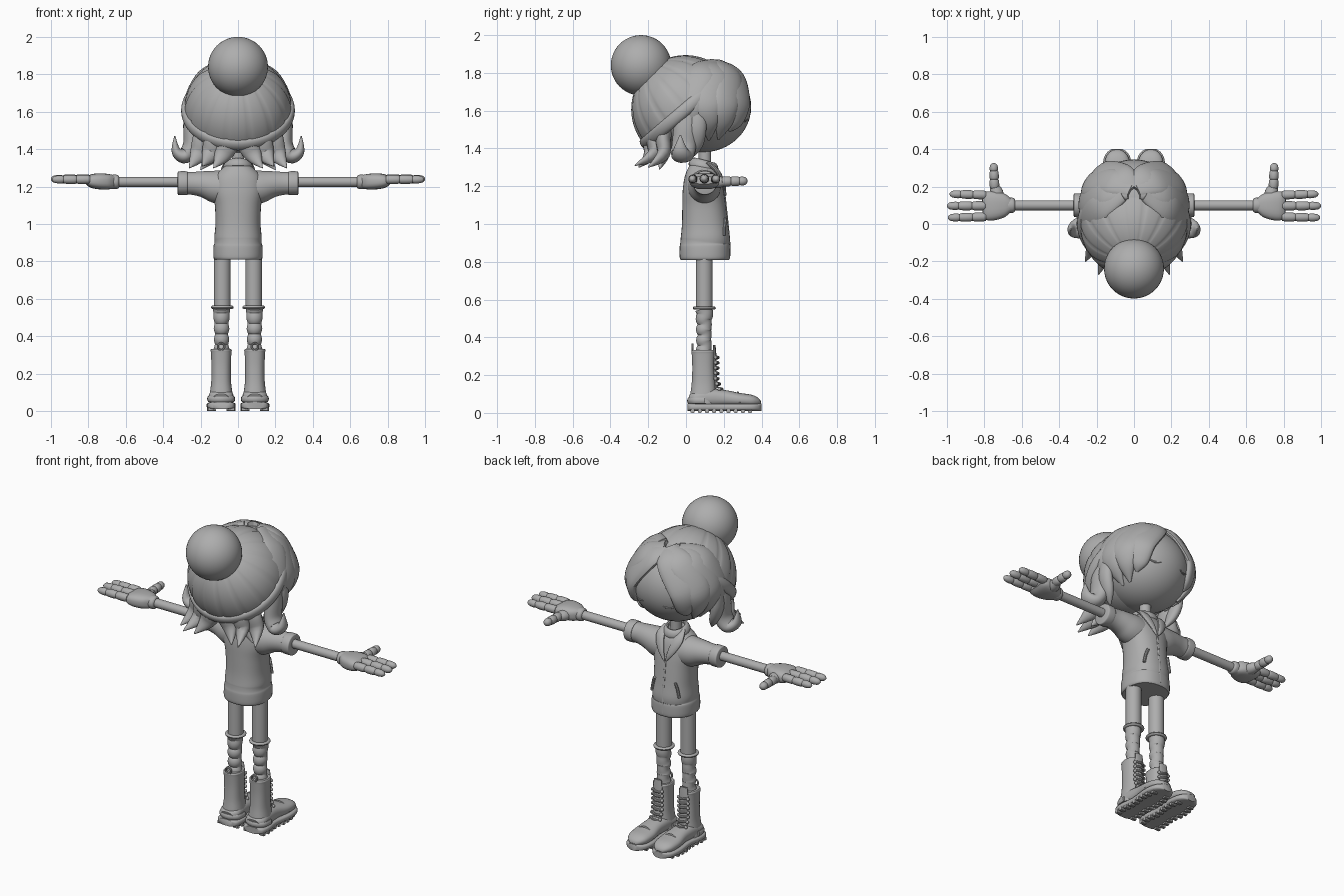
import bpy, bmesh, math
from mathutils import Vector, Matrix

if "Cube" in bpy.data.objects:
    bpy.data.objects.remove(bpy.data.objects["Cube"])

GREY = bpy.data.materials.new("plain_grey")
GREY.diffuse_color = (0.42, 0.42, 0.42, 1)
GREY.use_nodes = True
GREY.node_tree.nodes["Principled BSDF"].inputs["Base Color"].default_value = GREY.diffuse_color


def finish(name, bm, mirror=False, angle=40):
    bmesh.ops.recalc_face_normals(bm, faces=bm.faces)
    me = bpy.data.meshes.new(name)
    bm.to_mesh(me)
    bm.free()
    me.materials.append(GREY)
    for f in me.polygons:
        f.use_smooth = True
    me.set_sharp_from_angle(angle=math.radians(angle))
    ob = bpy.data.objects.new(name, me)
    bpy.context.collection.objects.link(ob)
    if mirror:
        ob.modifiers.new("Mirror", 'MIRROR').use_mirror_merge = False
    return ob


def tube(name, pts, rad, out=(0, 1, 0), n=16, p=2, sub=4, closed=False, mirror=False):
    """Loft along a smooth path; rad = (width, depth), depth points along out."""
    if isinstance(rad, tuple):
        rad = [rad] * len(pts)
    k = [Vector((*c, *r)) for c, r in zip(pts, rad)]
    m = len(k)
    get = (lambda i: k[i % m]) if closed else (lambda i: k[min(max(i, 0), m - 1)])
    path = []
    for i in range(m if closed else m - 1):
        a, b, c, d = get(i - 1), get(i), get(i + 1), get(i + 2)
        for j in range(sub):
            t = j / sub
            path.append(b + (c - a) * (t / 2) + (2 * a - 5 * b + 4 * c - d) * (t * t / 2)
                        + (3 * b - a - 3 * c + d) * (t ** 3 / 2))
    if not closed:
        path.append(k[-1])
    bm, rings, q = bmesh.new(), [], len(path)
    for i, v in enumerate(path):
        nxt, prv = ((path[(i + 1) % q], path[i - 1]) if closed
                    else (path[min(i + 1, q - 1)], path[max(i - 1, 0)]))
        t = Vector((nxt - prv)[:3]).normalized()
        c = Vector(v[:3])
        o = Vector(out(c) if callable(out) else out)
        o = (o - t * o.dot(t)).normalized()
        s = t.cross(o)
        ring = []
        for j in range(n):
            a = 2 * math.pi * (j + .5) / n
            ca, sa = (math.copysign(abs(f) ** (2 / p), f) for f in (math.cos(a), math.sin(a)))
            ring.append(bm.verts.new(c + s * ca * max(v[3], .001) + o * sa * max(v[4], .001)))
        rings.append(ring)
    for i in range(q if closed else q - 1):
        r0, r1 = rings[i], rings[(i + 1) % q]
        for j in range(n):
            bm.faces.new((r0[j], r0[(j + 1) % n], r1[(j + 1) % n], r1[j]))
    if not closed:
        bm.faces.new(rings[0])
        bm.faces.new(rings[-1])
    return finish(name, bm, mirror)


def ball(name, c, r, mirror=False, seg=24):
    bm = bmesh.new()
    bmesh.ops.create_uvsphere(bm, u_segments=seg, v_segments=seg // 2, radius=1,
                              matrix=Matrix.LocRotScale(Vector(c), None, Vector(r)))
    return finish(name, bm, mirror)


def circle(c, u, v, r, n=16):
    return [Vector(c) + Vector(u) * r * math.cos(2 * math.pi * i / n)
            + Vector(v) * r * math.sin(2 * math.pi * i / n) for i in range(n)]


X, Y, Z = Vector((1, 0, 0)), Vector((0, 1, 0)), Vector((0, 0, 1))

# Head, neck and eye slits
HC, HR = Vector((0, .09, 1.62)), Vector((.262, .255, .24))
ball("head", HC, HR, seg=48)
ball("back_hair_base", (0, 0, 1.59), (.255, .25, .2), seg=40)
tube("neck", [(0, .1, 1.25), (0, .1, 1.34), (0, .1, 1.42)], (.034, .034))


def on_head(az, el, k=1.0):
    a, e = math.radians(az), math.radians(el)
    d = Vector((math.sin(a) * math.cos(e), math.cos(a) * math.cos(e), math.sin(e)))
    return HC + d * HR * k


from_head = lambda c: c - HC
tube("closed_eye", [on_head(a, e, 1.0) for a, e in ((16, -16), (24, -18), (32, -15))],
     [(.003, .003), (.006, .005), (.003, .003)], from_head, 8, mirror=True)

# Swept fringe: strands lying over the head, parted near the middle
for i, (a0, a1, a2, a3, low) in enumerate(((4, 24, 42, 50, -32), (8, 42, 62, 64, -44),
                                           (18, 66, 84, 80, -46), (40, 92, 106, 104, -42))):
    angles = ((a0, 68), (a1, 46), (a2, 8), ((a2 + a3) / 2, -18), (a3, low))
    tube("fringe_strand_%d" % (i + 1), [on_head(a, e, 1.01 + .012 * (i % 2)) for a, e in angles],
         [(.05, .02), (.082, .03), (.08, .03), (.055, .026), (.006, .006)],
         from_head, 20, sub=6, mirror=True)

# Side locks that flip outwards
tube("side_lock", [(.235, .01, 1.64), (.25, 0, 1.52), (.25, -.01, 1.42), (.285, -.02, 1.365),
                   (.33, -.03, 1.39), (.338, -.03, 1.47)],
     [(.04, .06), (.042, .065), (.045, .065), (.042, .06), (.026, .04), (.003, .004)],
     Y, 20, sub=6, mirror=True)
tube("front_side_lock", [(.24, .07, 1.66), (.262, .06, 1.52), (.235, .05, 1.42), (.2, .03, 1.35)],
     [(.03, .04), (.032, .05), (.028, .04), (.003, .003)], Y, 16, mirror=True)

# Pointed back locks below the hat
for i, (x, y, tx, ty, tz) in enumerate(((.05, -.19, .13, -.25, 1.3), (.12, -.17, .19, -.27, 1.31),
                                        (.18, -.12, .26, -.2, 1.3), (.1, -.12, .2, -.14, 1.29))):
    tube("back_lock_%d" % (i + 1), [(x * .9, y + .02, 1.54), (x, y, 1.45),
                                    (x * .6 + tx * .4, y, 1.37), (tx, ty, tz)],
         [(.06, .04), (.065, .04), (.048, .034), (.003, .003)], -Y, 16, mirror=True)

# Knitted hat: ribbed dome tilted backwards, rolled rim and bobble
N, D = Vector((0, -.65, .76)).normalized(), Vector((0, .76, .65)).normalized()
HAT = Vector((0, -.003, 1.607))
bm = bmesh.new()
bmesh.ops.create_uvsphere(bm, u_segments=112, v_segments=36, radius=1)
bmesh.ops.delete(bm, geom=[v for v in bm.verts if v.co.z < -.05], context='VERTS')
for v in bm.verts:
    rib = (1 - abs(math.sin(7 * math.atan2(v.co.y, v.co.x)))) ** 4 * math.hypot(v.co.x, v.co.y)
    v.co *= .287 * (1 - .022 * rib)
bm.transform(Matrix.Translation(HAT) @ N.to_track_quat('Z', 'Y').to_matrix().to_4x4())
finish("hat_dome", bm)
tube("hat_rim", circle(HAT, X, D, .283, 40), (.034, .021), lambda c: c - HAT, 16, sub=2, closed=True)
ball("hat_bobble", (0, -.238, 1.84), (.16, .16, .16), seg=48)

# Jacket with rounded hem and short sleeves
body = [(.81, .1, .125, .128), (.825, .1, .132, .134), (.88, .1, .131, .134), (.9, .1, .126, .13),
        (.93, .102, .127, .13), (1.0, .1, .121, .122), (1.1, .095, .124, .115),
        (1.18, .09, .138, .108), (1.25, .088, .128, .095), (1.295, .09, .085, .075),
        (1.32, .095, .05, .055)]
tube("jacket_body", [(0, y, z) for z, y, _, _ in body], [(a, b) for _, _, a, b in body], Y, 40, 2.3)
tube("sleeve", [(.05, .095, 1.19), (.12, .098, 1.2), (.18, .1, 1.212), (.24, .1, 1.217), (.3, .1, 1.218)],
     [(.09, .095), (.085, .088), (.072, .072), (.06, .062), (.058, .06)], Z, 24, mirror=True)
tube("sleeve_cuff", [(.27, .1, 1.218), (.275, .1, 1.218), (.315, .1, 1.218), (.322, .1, 1.218)],
     [(.058, .058), (.064, .064), (.064, .064), (.058, .058)], Z, 24, mirror=True)
# Collar, lapels, front seam and pockets
tube("collar", circle((0, .095, 1.315), X, Vector((0, 1, -.25)), .062), (.026, .013),
     lambda c: c - Vector((0, .095, 1.28)), 12, sub=2, closed=True)
tube("lapel", [(.06, .11, 1.325), (.062, .165, 1.28), (.035, .198, 1.21), (.006, .208, 1.15)],
     [(.014, .01), (.03, .012), (.022, .01), (.004, .006)], Y, 12, mirror=True)
tube("front_seam", [(0, .205, 1.15), (0, .221, 1.0), (0, .23, .9), (0, .231, .83)], (.006, .005), Y, 8)
tube("pocket_edge", [(.072, .21, 1.03), (.085, .205, .99), (.095, .203, .94)], (.009, .008), Y, 8, mirror=True)

# Arms and gloved hands
tube("arm", [(.28, .1, 1.225), (.48, .1, 1.225), (.67, .1, 1.225)], (.027, .027), Z, 20, mirror=True)
tube("wrist_cuff", [(.635, .1, 1.225), (.645, .1, 1.225), (.67, .1, 1.225), (.685, .1, 1.225)],
     [(.03, .03), (.04, .038), (.042, .039), (.036, .034)], Z, 20, mirror=True)
tube("palm", [(.66, .1, 1.226), (.69, .1, 1.226), (.74, .098, 1.228), (.785, .096, 1.23), (.81, .095, 1.232)],
     [(.038, .034), (.062, .041), (.077, .043), (.077, .036), (.062, .02)], Z, 24, 2.8, mirror=True)


def finger(name, start, end, r):
    a, b = Vector(start), Vector(end)
    t = (0, .06, .3, .36, .42, .64, .7, .76, .93, 1)
    s = (.8, 1, 1, .82, 1, .95, .78, .92, .75, .2)
    tube(name, [a.lerp(b, f) for f in t], [(r * f, r * f) for f in s], Z, 14, sub=2, mirror=True)


finger("front_finger", (.79, .155, 1.238), (.985, .16, 1.238), .024)
finger("middle_finger", (.79, .097, 1.24), (1.0, .097, 1.24), .025)
finger("rear_finger", (.79, .038, 1.238), (.995, .034, 1.238), .024)
tube("thumb_base", [(.725, .13, 1.222), (.735, .17, 1.222), (.745, .2, 1.224)],
     [(.035, .032), (.036, .032), (.026, .024)], Z, 16, mirror=True)
finger("thumb", (.745, .19, 1.225), (.75, .325, 1.228), .026)

# Legs, garters and wrinkled socks
tube("leg", [(.084, .097, .56), (.084, .097, .7), (.084, .097, .86)], (.045, .045), Y, 24, mirror=True)
tube("garter", circle((.084, .097, .555), X, Y, .05), (.009, .011),
     lambda c: c - Vector((.084, .097, .555)), 10, sub=2, closed=True, mirror=True)
sock = [.041, .043, .036, .041, .035, .042, .037, .043, .044, .046]
tube("sock", [(.088, .097 + .003 * (-1) ** i, .3 + .028 * i) for i in range(10)],
     [(r, r) for r in sock], Y, 24, mirror=True)

# Boots: sole with lugs, foot, shaft, toe cap rim, heel strip and laces
sole = [(.008, .045), (.025, .068), (.08, .075), (.17, .066), (.28, .078), (.35, .072), (.385, .052), (.4, .028)]
tube("boot_sole", [(.09, y, .03) for y, _ in sole], [(w, .02) for _, w in sole], Z, 24, 3.5, mirror=True)
for i in range(9):
    y, w = .035 + .038 * i, (.07, .074, .07, .066, .068, .075, .076, .072, .06)[i]
    for side in (-1, 1):
        x = .09 + side * w
        tube("tread_lug", [(x, y, .01), (x - side * .032, y, .01)], (.011, .01), Z, 8, 4, 1, mirror=True)
foot = [(.02, .07, .04, .022), (.05, .075, .064, .04), (.12, .08, .062, .05), (.2, .078, .06, .044),
        (.28, .07, .07, .036), (.345, .064, .064, .032), (.378, .056, .045, .022), (.393, .047, .022, .008)]
tube("boot_foot", [(.09, y, z) for y, z, _, _ in foot], [(a, b) for _, _, a, b in foot], Z, 24, 2.4, mirror=True)
shaft = [(.05, .088, .066, .07), (.1, .092, .06, .069), (.16, .093, .053, .063), (.24, .092, .052, .059),
         (.31, .092, .055, .062), (.325, .092, .057, .063), (.332, .092, .053, .058)]
tube("boot_shaft", [(.09, y, z) for z, y, _, _ in shaft], [(a, b) for _, _, a, b in shaft], Y, 28, 2.4, mirror=True)
tube("toe_cap_rim", [(.028, .285, .055), (.04, .282, .087), (.09, .275, .108), (.14, .282, .087), (.152, .285, .055)],
     (.007, .005), Y, 8, mirror=True)
tube("heel_strip", [(.157, .1, .065), (.148, .04, .065), (.09, .014, .065), (.032, .04, .065), (.023, .1, .065)],
     (.016, .008), Y, 10, mirror=True)
tube("boot_tongue", [(.09, .16, .13), (.09, .153, .2), (.09, .152, .29), (.09, .15, .36)],
     [(.03, .012), (.03, .01), (.032, .01), (.026, .006)], Y, 14, mirror=True)
tube("heel_loop", circle((.09, .034, .345), X, Z, .018, 10), (.006, .006),
     lambda c: c - Vector((.09, .034, .345)), 8, sub=2, closed=True, mirror=True)
for i in range(7):
    z = .125 + .028 * i
    y = .166 + max(0, .17 - z) * .45
    tube("boot_lace", [(.057, y - .012, z - .006), (.09, y + .006, z), (.123, y - .012, z + .006)],
         (.007, .007), Y, 8, mirror=True)
    for x in (.057, .123):
        ball("lace_eyelet", (x, y - .01, z), (.01, .01, .01), True, 10)
